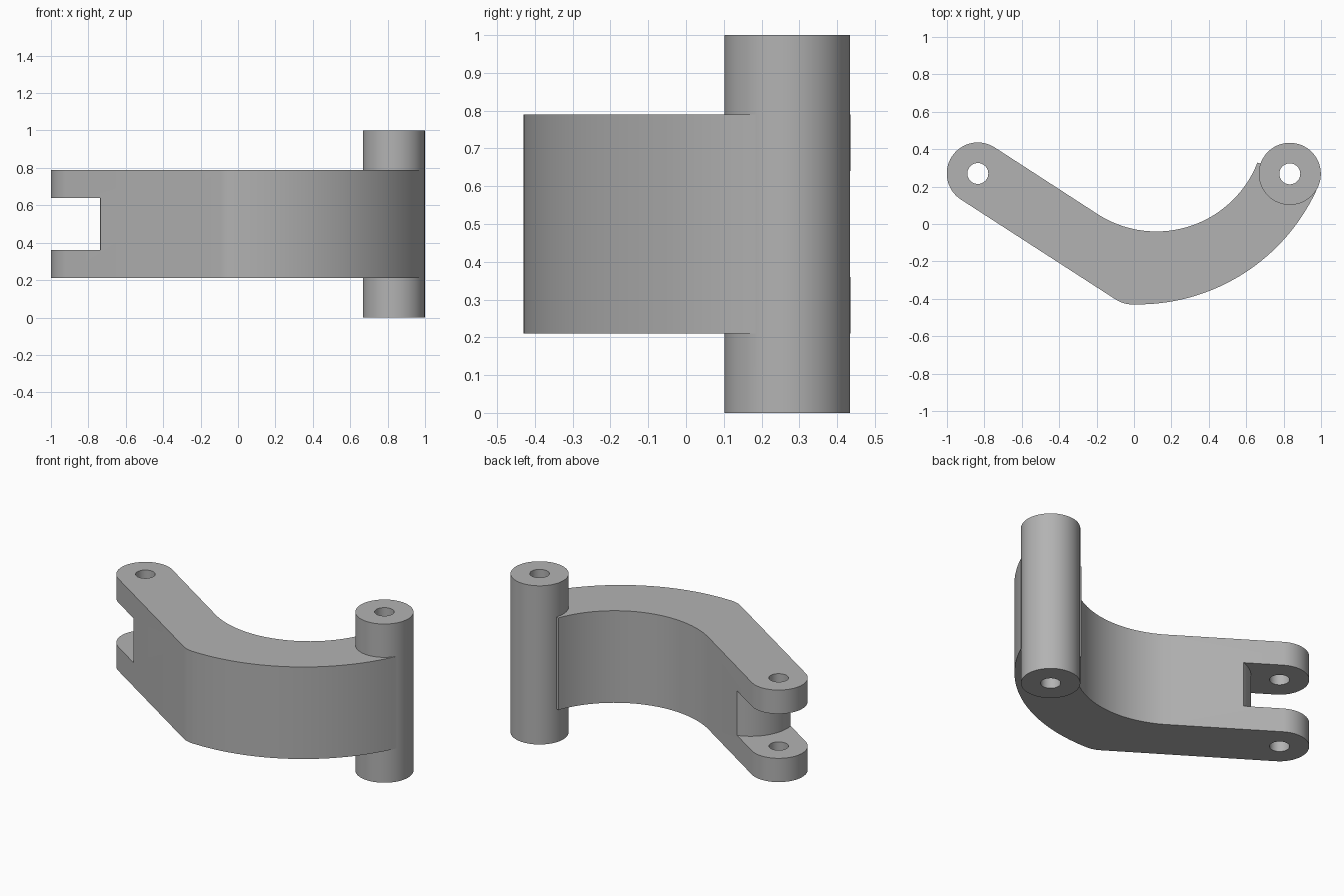
import bpy, bmesh
from math import pi, sin, cos, radians, atan2
from mathutils import Vector

cube = bpy.data.objects.get("Cube")
if cube:
    bpy.data.objects.remove(cube, do_unlink=True)

steel = bpy.data.materials.new("plain_grey")
steel.use_nodes = True
GREY = (0.45, 0.45, 0.45, 1)
steel.diffuse_color = GREY
steel.node_tree.nodes["Principled BSDF"].inputs["Base Color"].default_value = GREY


def arc(center, r, start, end, n):
    """Points along an arc, angles in radians."""
    return [Vector((center[0] + r * cos(start + (end - start) * i / n),
                    center[1] + r * sin(start + (end - start) * i / n))) for i in range(n + 1)]


def prism(name, outline, z0, z1):
    """Extrude a plan outline between two heights."""
    bm = bmesh.new()
    face = bm.faces.new([bm.verts.new((p[0], p[1], z0)) for p in outline])
    top = bmesh.ops.extrude_face_region(bm, geom=[face])["geom"]
    bmesh.ops.translate(bm, vec=(0, 0, z1 - z0),
                        verts=[v for v in top if isinstance(v, bmesh.types.BMVert)])
    bmesh.ops.recalc_face_normals(bm, faces=bm.faces)
    mesh = bpy.data.meshes.new(name)
    bm.to_mesh(mesh)
    bm.free()
    mesh.materials.append(steel)
    obj = bpy.data.objects.new(name, mesh)
    bpy.context.collection.objects.link(obj)
    return obj


def combine(target, tool, operation):
    """Apply a boolean and discard the helper."""
    mod = target.modifiers.new(operation.title(), "BOOLEAN")
    mod.operation, mod.object, mod.solver = operation, tool, "EXACT"
    bpy.context.view_layer.objects.active = target
    bpy.ops.object.modifier_apply(modifier=mod.name)
    bpy.data.objects.remove(tool, do_unlink=True)


fork_pin = Vector((-0.835, 0.27))
boss_pin = Vector((0.833, 0.268))
R = 0.166
HOLE = 0.056
tilt = radians(-32.7)                      # direction of the straight arm
along = Vector((cos(tilt), sin(tilt)))
across = Vector((-sin(tilt), cos(tilt)))

# Curved arm: rounded fork end, soft elbow, outer sweep, inner sweep
outer_c, outer_r = (0.02, 0.623), 1.053
sweep_end = atan2(0.185 - outer_c[1], 0.975 - outer_c[0])
inner_c, inner_r = (0.12, 0.54), 0.58
inner_end = atan2(0.325 - inner_c[1], 0.67 - inner_c[0])
outline = arc(fork_pin, R, tilt + pi / 2, tilt + pi * 1.5, 32)
outline += arc((-0.01, -0.27), 0.16, tilt - pi / 2, radians(-91), 8)
outline += arc(outer_c, outer_r, radians(-90), sweep_end, 40)
outline += [boss_pin]
outline += arc(inner_c, inner_r, inner_end, tilt - pi / 2, 40)
arm = prism("hinge_arm", outline, 0.21, 0.79)

# Fork slot with a bulging inner wall
bulge = arc((0.42, 0), 0.257, pi + 0.89, pi - 0.89, 20)
local = [Vector((-0.4, -0.25))] + bulge + [Vector((-0.4, 0.25))]
slot = prism("slot_cutter", [fork_pin + along * p.x + across * p.y for p in local], 0.36, 0.64)
combine(arm, slot, "DIFFERENCE")

# Tall pivot boss merged into the arm
boss = prism("pivot_boss", arc(boss_pin, R, 0, 2 * pi, 64)[:-1], 0, 1)
combine(arm, boss, "UNION")

# Pin holes through both ends
for pin in (fork_pin, boss_pin):
    hole = prism("hole_cutter", arc(pin, HOLE, 0, 2 * pi, 40)[:-1], -0.1, 1.1)
    combine(arm, hole, "DIFFERENCE")

bpy.ops.object.select_all(action="DESELECT")
arm.select_set(True)
bpy.context.view_layer.objects.active = arm
bpy.ops.object.shade_smooth_by_angle(angle=radians(25))
